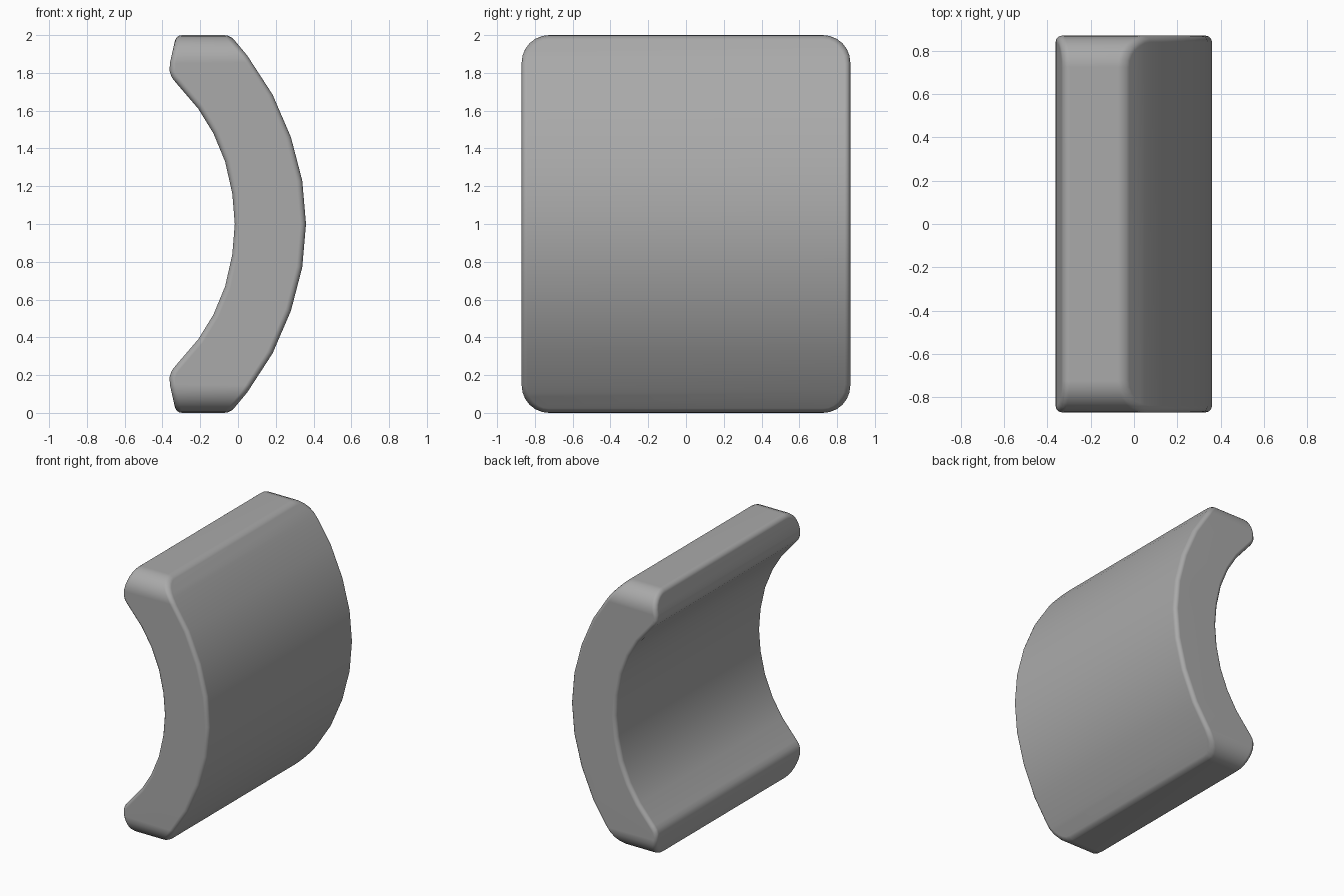
import bpy, bmesh, math

if "Cube" in bpy.data.objects:
    bpy.data.objects.remove(bpy.data.objects["Cube"])


def prism(name, points, axis, depth):
    """Extrude a closed outline of points along an axis, centred on it."""
    bm = bmesh.new()
    vec = [0, 0, 0]
    vec[axis] = depth
    verts = []
    for a, z in points:
        co = [a, a, z]
        co[axis] = -depth / 2
        verts.append(bm.verts.new(co))
    face = bm.faces.new(verts)
    ext = bmesh.ops.extrude_face_region(bm, geom=[face])
    moved = [g for g in ext["geom"] if isinstance(g, bmesh.types.BMVert)]
    bmesh.ops.translate(bm, verts=moved, vec=vec)
    bmesh.ops.recalc_face_normals(bm, faces=bm.faces)
    mesh = bpy.data.meshes.new(name)
    bm.to_mesh(mesh)
    bm.free()
    obj = bpy.data.objects.new(name, mesh)
    bpy.context.collection.objects.link(obj)
    return obj


# Upper half of the crescent section (x, z): outer arc, top edge, tip, inner arc
# (the ends run slightly long and are trimmed by the cutter)
upper = [(0.36, 1.0), (0.34, 1.23), (0.28, 1.46), (0.183, 1.685), (0.05, 1.89),
         (-0.066, 2.03), (-0.321, 2.03), (-0.362, 1.845), (-0.362, 1.808),
         (-0.35, 1.775), (-0.33, 1.75), (-0.21, 1.61), (-0.13, 1.48),
         (-0.068, 1.33), (-0.03, 1.16), (-0.017, 1.0)]
lower = [(x, 2 - z) for x, z in reversed(upper[1:-1])]
plate = prism("curved_plate", upper + lower, 1, 1.9)

# Rounded rectangle in y and z that rounds the four plate corners
R, N = 0.145, 6
outline = []
for k, (sy, sz) in enumerate([(1, 1), (-1, 1), (-1, -1), (1, -1)]):
    for i in range(N + 1):
        a = math.pi / 2 * (k + i / N)
        outline.append((sy * (0.87 - R) + R * math.cos(a),
                        1 + sz * (1 - R) + R * math.sin(a)))
cutter = prism("corner_cutter", outline, 0, 2.0)
cutter.hide_render = True
cutter.hide_set(True)

cut = plate.modifiers.new("round_corners", "BOOLEAN")
cut.operation = "INTERSECT"
cut.solver = "EXACT"
cut.object = cutter

# Merge slivers, then soften the edges
weld = plate.modifiers.new("merge_slivers", "WELD")
weld.merge_threshold = 0.012
bev = plate.modifiers.new("soft_edges", "BEVEL")
bev.width = 0.03
bev.segments = 3
bev.limit_method = "ANGLE"
bev.angle_limit = math.radians(35)
bev.use_clamp_overlap = False

bpy.context.view_layer.objects.active = plate
plate.select_set(True)
for m in ("round_corners", "merge_slivers", "soft_edges"):
    bpy.ops.object.modifier_apply(modifier=m)
bpy.ops.object.shade_smooth_by_angle(angle=math.radians(50))

# Keep the large faces shaded flat
wn = plate.modifiers.new("flat_sides", "WEIGHTED_NORMAL")
wn.keep_sharp = True
bpy.data.objects.remove(cutter)

# Dark grey
grey = bpy.data.materials.new("dark_grey")
grey.diffuse_color = (0.4, 0.4, 0.4, 1)
grey.use_nodes = True
grey.node_tree.nodes["Principled BSDF"].inputs["Base Color"].default_value = grey.diffuse_color
plate.data.materials.clear()
plate.data.materials.append(grey)
